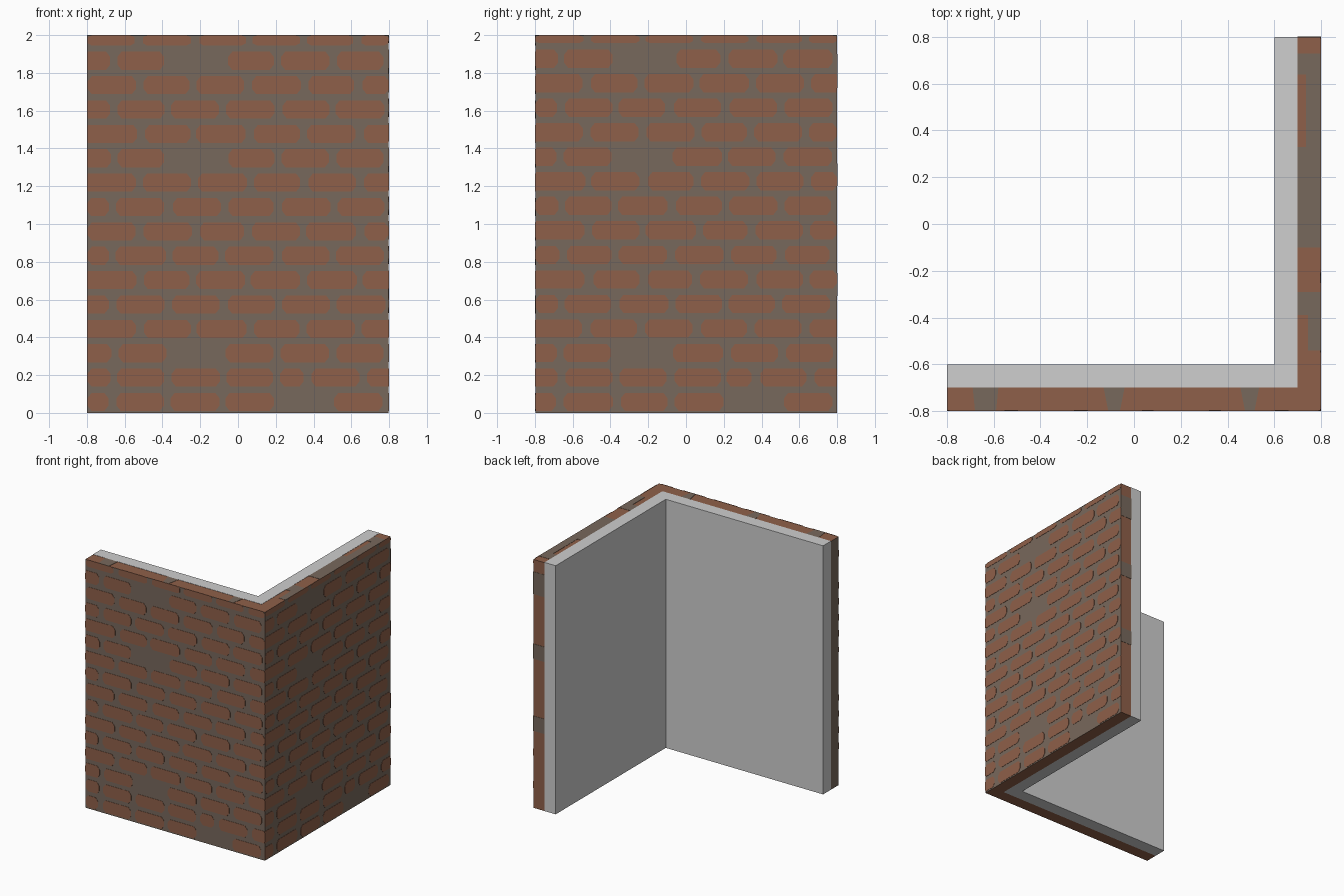
import bpy, bmesh, random
from mathutils import Vector

if "Cube" in bpy.data.objects:
    bpy.data.objects.remove(bpy.data.objects["Cube"])

random.seed(4)
T = 0.002  # thickness of the painted plates


def material(name, rgb):
    m = bpy.data.materials.new(name)
    m.diffuse_color = (*rgb, 1)
    m.use_nodes = True
    m.node_tree.nodes["Principled BSDF"].inputs["Base Color"].default_value = m.diffuse_color
    return m


BRICK = material("brick red brown", (0.275, 0.117, 0.067))
MORTAR = material("mortar grey brown", (0.187, 0.140, 0.107))
PLASTER = material("plaster light grey", (0.62, 0.62, 0.62))


def prism(bm, pts, offset):
    """Solid made from a flat outline swept along an offset."""
    off = Vector(offset)
    a = [bm.verts.new(p) for p in pts]
    b = [bm.verts.new(Vector(p) + off) for p in pts]
    bm.faces.new(a)
    bm.faces.new(b)
    for i in range(len(a)):
        j = (i + 1) % len(a)
        bm.faces.new((a[i], a[j], b[j], b[i]))


def finish(bm, name, mats, rule=None):
    bmesh.ops.recalc_face_normals(bm, faces=bm.faces)
    if rule:
        for f in bm.faces:
            f.material_index = rule(f.normal)
    me = bpy.data.meshes.new(name)
    bm.to_mesh(me)
    bm.free()
    for m in mats:
        me.materials.append(m)
    ob = bpy.data.objects.new(name, me)
    bpy.context.collection.objects.link(ob)
    return ob


def corner(out, inn, end, h):
    """L-shaped footprint, swept up."""
    bm = bmesh.new()
    prism(bm, [(-end, -out, 0), (out, -out, 0), (out, end, 0),
               (inn, end, 0), (inn, -inn, 0), (-end, -inn, 0)], (0, 0, h))
    return bm


# Wall layers: brick-capped mortar outside, plaster inside
finish(corner(0.8 - T, 0.7, 0.8, 2 - T), "outer_wall", [MORTAR, BRICK],
       lambda n: 1 if abs(n.z) > 0.5 or n.y > 0.5 else 0)
finish(corner(0.7, 0.6, 0.8, 2), "plaster_wall", [PLASTER])


# Brick faces: running bond with rounded corners and a few missing bricks
PITCH, ROW = 0.29, 0.129
MISSING = {(0, 4), (2, 2), (10, 2), (14, 2)}


def brick_outlines(dz):
    for row in range(16):
        zc = 0.058 + row * ROW + dz * row / 15
        z0, z1 = max(zc - 0.048, 0), min(zc + 0.048, 2)
        even = row % 2 == 0
        first = -0.66 if even else -0.52
        gaps = [-0.82] + [first + i * PITCH + random.uniform(-.008, .008)
                          for i in range(6)] + [0.83]
        if row == 1:
            gaps = [-0.82, -0.66, -0.37, -0.08, 0.20, 0.37, 0.66, 0.83]
        gaps = [g for g in gaps if g < 0.8] + [0.82]
        for i in range(len(gaps) - 1):
            if (row, i) in MISSING:
                continue
            u0 = max(gaps[i] + random.uniform(.014, .024), -0.8)
            u1 = min(gaps[i + 1] - random.uniform(.014, .024), 0.8)
            if u1 - u0 < 0.02:
                continue
            a = 0.003 if u0 <= -0.8 else min(0.022, (u1 - u0) / 3)
            b = 0.003 if u1 >= 0.8 else min(0.022, (u1 - u0) / 3)
            v = 0.028 if z1 - z0 > 0.07 else 0.012
            yield [(u0 + a, z0), (u1 - b, z0), (u1, z0 + v), (u1, z1 - v),
                   (u1 - b, z1), (u0 + a, z1), (u0, z1 - v), (u0, z0 + v)]


bm = bmesh.new()
for o in brick_outlines(0.0):
    prism(bm, [(u, -0.8, z) for u, z in o], (0, T, 0))
finish(bm, "front_bricks", [BRICK])

bm = bmesh.new()
for o in brick_outlines(0.012):
    prism(bm, [(0.8, u, z) for u, z in o], (-T, 0, 0))
finish(bm, "side_bricks", [BRICK])

# Mortar patches on the top edge
bm = bmesh.new()
for x0, x1, s in ((-0.69, -0.58, .01), (-0.13, -0.04, .02), (0.455, 0.535, .02)):
    prism(bm, [(x0 + s, -0.8, 2), (x1 - s, -0.8, 2), (x1, -0.7, 2), (x0, -0.7, 2)],
          (0, 0, -T))
for x0, y0, y1 in ((0.70, 0.64, 0.73), (0.735, 0.33, 0.64), (0.70, -0.10, 0.33),
                   (0.70, -0.39, -0.29), (0.745, -0.54, -0.39)):
    prism(bm, [(x0, y0, 2), (0.8, y0, 2), (0.8, y1, 2), (x0, y1, 2)], (0, 0, -T))
finish(bm, "top_mortar", [MORTAR])

# Mortar patches on the back end of the side wall
bm = bmesh.new()
for z0, z1 in ((0.62, 0.74), (1.2, 1.32), (1.72, 1.9)):
    prism(bm, [(0.70, 0.8, z0), (0.8, 0.8, z0), (0.8, 0.8, z1), (0.70, 0.8, z1)],
          (0, T, 0))
finish(bm, "end_mortar", [MORTAR])
